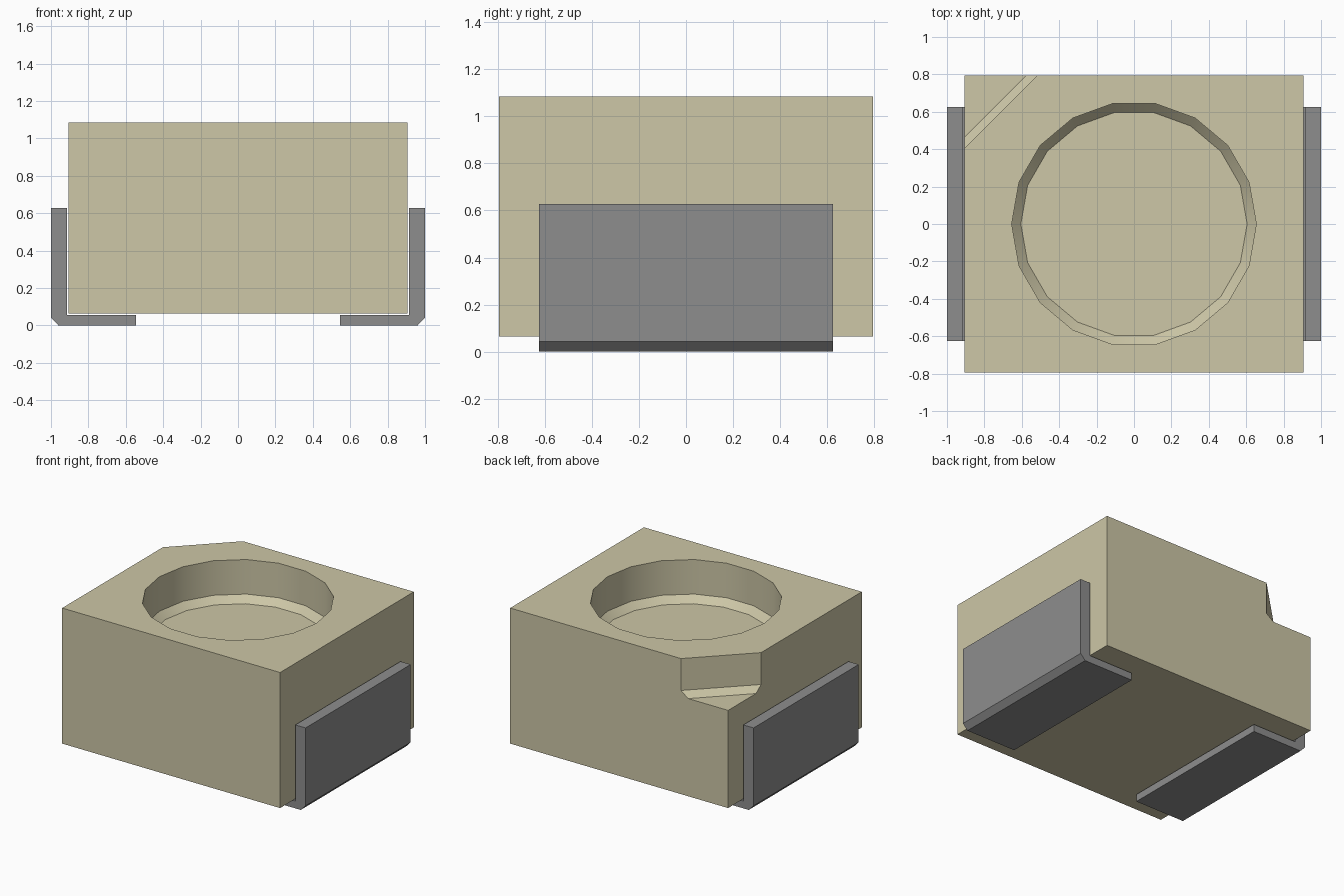
import bpy, bmesh, math

cube = bpy.data.objects.get("Cube")
if cube:
    bpy.data.objects.remove(cube, do_unlink=True)


def make_material(name, rgb):
    mat = bpy.data.materials.new(name)
    mat.use_nodes = True
    colour = (*rgb, 1.0)
    mat.diffuse_color = colour
    mat.node_tree.nodes["Principled BSDF"].inputs["Base Color"].default_value = colour
    return mat


beige = make_material("beige ceramic", (0.61, 0.57, 0.385))
grey = make_material("grey metal", (0.27, 0.27, 0.27))


def loft(name, rings, mat):
    """Closed solid through a stack of rings with equal point counts."""
    bm = bmesh.new()
    loops = [[bm.verts.new(p) for p in ring] for ring in rings]
    n = len(loops[0])
    for a, b in zip(loops, loops[1:]):
        for i in range(n):
            j = (i + 1) % n
            bm.faces.new((a[i], a[j], b[j], b[i]))
    bm.faces.new(loops[0])
    bm.faces.new(loops[-1])
    bmesh.ops.recalc_face_normals(bm, faces=bm.faces[:])
    mesh = bpy.data.meshes.new(name)
    bm.to_mesh(mesh)
    bm.free()
    mesh.materials.append(mat)
    obj = bpy.data.objects.new(name, mesh)
    bpy.context.collection.objects.link(obj)
    return obj


def circle(radius, z, sides=18):
    return [(radius * math.cos(math.tau * i / sides),
             radius * math.sin(math.tau * i / sides), z) for i in range(sides)]


def corner(c, z, p=1.2):
    """Triangle over the back corner at -x, bounded by the line y - x = c."""
    return [(-p, c - p, z), (p - c, p, z), (-p, p, z)]


# Body block
W, D, BOTTOM, TOP = 0.907, 0.795, 0.065, 1.085
body = loft("body", [[(-W, -D, z), (W, -D, z), (W, D, z), (-W, D, z)]
                     for z in (BOTTOM, TOP)], beige)

# Round pocket and corner notch, each with a chamfered floor edge
cutters = [
    loft("pocket_cutter", [circle(0.605, TOP - 0.31), circle(0.654, TOP - 0.26),
                           circle(0.654, TOP + 0.2)], beige),
    loft("notch_cutter", [corner(1.37, TOP - 0.285), corner(1.31, TOP - 0.24),
                          corner(1.31, TOP + 0.2)], beige),
]
bpy.context.view_layer.objects.active = body
for cutter in cutters:
    cutter.hide_render = True
    mod = body.modifiers.new(cutter.name, 'BOOLEAN')
    mod.operation = 'DIFFERENCE'
    mod.solver = 'EXACT'
    mod.object = cutter
    bpy.ops.object.modifier_apply(modifier=mod.name)
    bpy.data.objects.remove(cutter, do_unlink=True)

# Smooth pocket wall, sharp edges elsewhere
bpy.ops.object.select_all(action='DESELECT')
body.select_set(True)
bpy.ops.object.shade_smooth_by_angle(angle=math.radians(30))

# L-shaped terminals wrapping under each side
profile = [(0.545, 0), (0.96, 0), (1, 0.042), (1, 0.628),
           (0.915, 0.628), (0.915, 0.055), (0.545, 0.055)]
for name, side in (("left_terminal", 1), ("right_terminal", -1)):
    loft(name, [[(side * x, y, z) for x, z in profile] for y in (-0.625, 0.625)], grey)
